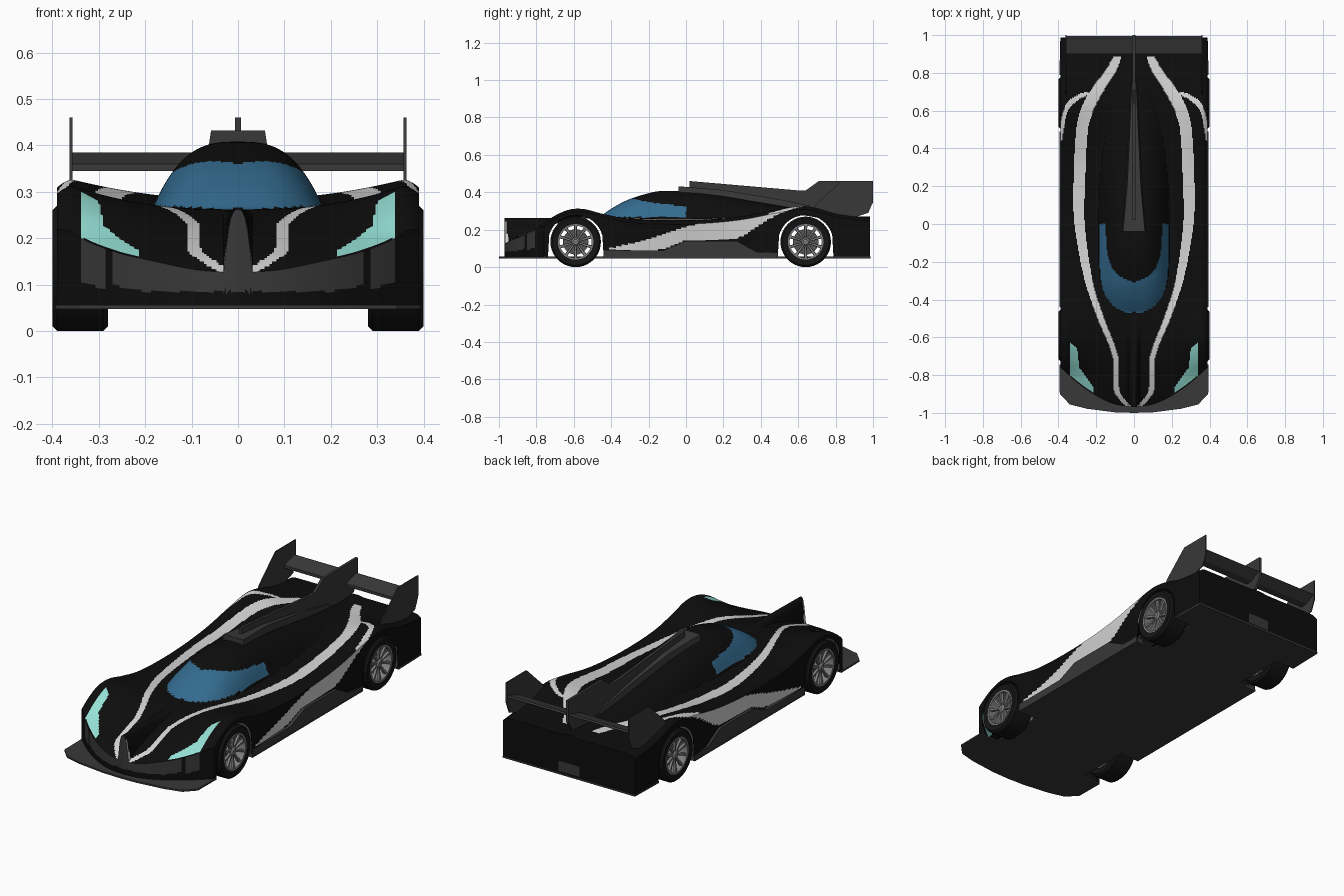
import bpy, bmesh, math

if "Cube" in bpy.data.objects:
    bpy.data.objects.remove(bpy.data.objects["Cube"])

# ---------- materials ----------
def mat(name, r, g, b):
    m = bpy.data.materials.new(name)
    m.diffuse_color = (r, g, b, 1)
    m.use_nodes = True
    m.node_tree.nodes["Principled BSDF"].inputs["Base Color"].default_value = m.diffuse_color
    return m

BLACK = mat("body black", .004, .004, .004)
WHITE = mat("stripe light grey", .66, .66, .66)
BLUE = mat("glass blue", .033, .145, .27)
AQUA = mat("headlight aqua", .30, .75, .67)
DARK = mat("trim dark grey", .04, .04, .04)
TYRE = mat("tyre black", .007, .007, .007)
RIM = mat("rim grey", .22, .22, .22)
DISC = mat("brake disc grey", .09, .09, .09)

# ---------- helpers ----------
def curve(*pts):
    """Smooth function through (t, value) points."""
    def slope(i):
        a, b = pts[max(i - 1, 0)], pts[min(i + 1, len(pts) - 1)]
        return (b[1] - a[1]) / (b[0] - a[0])
    def f(t):
        if t <= pts[0][0]: return pts[0][1]
        if t >= pts[-1][0]: return pts[-1][1]
        i = next(k for k in range(len(pts) - 1) if t <= pts[k + 1][0])
        (t0, v0), (t1, v1) = pts[i], pts[i + 1]
        d = t1 - t0
        s = (t - t0) / d
        return ((2*s**3 - 3*s*s + 1) * v0 + (s**3 - 2*s*s + s) * d * slope(i)
                + (3*s*s - 2*s**3) * v1 + (s**3 - s*s) * d * slope(i + 1))
    return f

def inside(x, y, poly):
    hit = False
    for (x0, y0), (x1, y1) in zip(poly, poly[1:] + poly[:1]):
        if (y0 > y) != (y1 > y) and x < x0 + (y - y0) * (x1 - x0) / (y1 - y0):
            hit = not hit
    return hit

def finish(bm, name, mats, smooth=None, fix=True):
    if fix:
        bmesh.ops.recalc_face_normals(bm, faces=bm.faces)
    me = bpy.data.meshes.new(name)
    bm.to_mesh(me)
    bm.free()
    for m in mats: me.materials.append(m)
    ob = bpy.data.objects.new(name, me)
    bpy.context.collection.objects.link(ob)
    if smooth:
        bpy.ops.object.select_all(action='DESELECT')
        ob.select_set(True)
        bpy.context.view_layer.objects.active = ob
        bpy.ops.object.shade_smooth_by_angle(angle=math.radians(smooth))
    return ob

def loft(name, rings, m, smooth=None, closed=False):
    """Skin a row of equal-length rings; cap the ends or close the row."""
    bm = bmesh.new()
    R = [[bm.verts.new(p) for p in r] for r in rings]
    n = len(R[0])
    for a, b in zip(R, R[1:] + (R[:1] if closed else [])):
        for i in range(n):
            bm.faces.new((a[i], a[(i + 1) % n], b[(i + 1) % n], b[i]))
    if not closed:
        bm.faces.new(R[0])
        bm.faces.new(R[-1])
    return finish(bm, name, [m], smooth)

def plate(name, pts, x0, x1, m):
    """Side profile (y, z) extruded across x."""
    return loft(name, [[(x, y, z) for y, z in pts] for x in (x0, x1)], m)

# ---------- body shape curves ----------
nose = curve((0, -.97), (.1, -.955), (.2, -.91), (.3, -.84), (.39, -.76))
centre = curve((-.97, .125), (-.9, .165), (-.75, .217), (-.6, .25), (-.47, .262), (0, .262),
               (.3, .265), (.5, .275), (.62, .282), (.75, .28), (.985, .265))
fender = curve((-.97, .12), (-.9, .145), (-.84, .18), (-.8, .205), (-.72, .265), (-.63, .307),
               (-.55, .312), (-.45, .287), (-.3, .257), (-.1, .247), (.1, .252), (.3, .272),
               (.5, .31), (.62, .327), (.7, .316), (.8, .287), (.9, .272), (.985, .264))
roof = curve((-.47, .262), (-.4, .312), (-.31, .36), (-.2, .395), (-.13, .407), (0, .404),
             (.2, .38), (.4, .345), (.6, .312), (.75, .292), (.9, .27))
cabin = curve((-.475, .03), (-.44, .105), (-.35, .165), (-.2, .185), (0, .185), (.2, .18),
              (.4, .16), (.6, .12), (.85, .05))
glass_in = curve((-.31, 0), (-.27, .085), (-.18, .135), (0, .152))
stripe = curve((-.965, .03), (-.93, .062), (-.88, .093), (-.7, .1), (-.5, .175), (-.3, .24),
               (0, .288), (.2, .29), (.5, .275), (.6, .25), (.7, .2), (.8, .13), (.89, .085))
stripe_w = curve((-.965, .015), (-.7, .014), (-.3, .021), (.2, .03), (.5, .031), (.7, .036), (.89, .022))
branch = curve((.44, .395), (.5, .385), (.6, .36), (.65, .325), (.69, .26), (.7, .22))
side_top = curve((-.43, .096), (-.2, .15), (0, .215), (.2, .255), (.4, .287), (.55, .315))
side_low = curve((-.43, .09), (-.13, .095), (0, .14), (.26, .15), (.38, .215), (.45, .26), (.55, .305))
LAMP = [(.337, -.63), (.30, -.66), (.29, -.76), (.21, -.87), (.215, -.897), (.337, -.805)]
W, TAIL, FLOOR = .39, .985, .053
AXLES, WHEEL_R = (-.59, .64), .135

def height(x, y):
    x = abs(x)
    c, w = centre(y), max(cabin(y), .01)
    z = c + (fender(y) - c) * min(1, (x / .36) ** 2)
    if x > .35: z -= .018 * ((x - .35) / .04) ** 2
    if x < w: z += max(0, roof(y) - c) * (1 - (x / w) ** 3)
    return z

def top_colour(x, y):
    x = abs(x)
    if inside(x, y, LAMP): return 3
    if -.468 < y < 0 and glass_in(y) <= x < cabin(y) * .98 and (y > -.31 or x >= 0): return 2
    if y < .89 and abs(x - stripe(y)) < stripe_w(y): return 1
    if .44 < y < .7 and abs(x - branch(y)) < .012 + max(0, y - .6) * .18: return 1
    return 0

def skirt_colour(x, y, z):
    ax = abs(x)
    if ax > .355 and y > -.74 and y < .97:
        return 1 if -.43 < y < .55 and side_low(y) < z < side_top(y) else 0
    if y > .9:
        return 4 if ax < .06 and .06 < z < .115 else 0
    if ax < .268: return 4 if z > .085 + .2 * max(0, ax - .2) else 0
    return 4 if .284 < ax < .34 and .09 + .25 * (ax - .284) < z < .198 else 0

# ---------- body shell: top skin plus a skirt with open wheel arches ----------
NX, NY, NV = 150, 240, 20
bm = bmesh.new()
P = []
for i in range(NX + 1):
    x = -W + 2 * W * i / NX
    n = nose(abs(x))
    ys = [n + (TAIL - n) * j / NY for j in range(NY + 1)]
    P.append([bm.verts.new((x, y, height(x, y))) for y in ys])
for i in range(NX):
    for j in range(NY):
        f = bm.faces.new((P[i][j], P[i+1][j], P[i+1][j+1], P[i][j+1]))
        c = f.calc_center_median()
        f.material_index = top_colour(c.x, c.y)
rim = ([P[i][0] for i in range(NX)] + [P[NX][j] for j in range(NY)]
       + [P[i][NY] for i in range(NX, 0, -1)] + [P[0][j] for j in range(NY, 0, -1)])
columns = []
for v in rim:
    x, y, zt = v.co
    zb, pinch = FLOOR, 0
    if abs(x) > W - .001:
        pinch = .022 * max(0, 1 - ((y - .03) / .42) ** 2)
        for ya in AXLES:
            if abs(y - ya) < .148:
                zb = max(zb, .13 + math.sqrt(.148 ** 2 - (y - ya) ** 2))
    columns.append([bm.verts.new((x - math.copysign(pinch * (1 - k / NV), x), y, zb + (zt - zb) * k / NV))
                    for k in range(NV)] + [v])
for a, b in zip(columns, columns[1:] + columns[:1]):
    for k in range(NV):
        f = bm.faces.new((a[k], b[k], b[k+1], a[k+1]))
        f.material_index = skirt_colour(*f.calc_center_median())
finish(bm, "body_shell", [BLACK, WHITE, BLUE, AQUA, DARK], 35, fix=False)

# ---------- floor with splitter and wheel cut-outs ----------
half = [(.1, -.997), (.25, -.978), (.34, -.955), (.393, -.9), (.395, -.745), (.28, -.745), (.28, -.44),
        (.395, -.44), (.395, .49), (.28, .49), (.28, .79), (.395, .79), (.39, .987)]
outline = [(0, -1)] + half + [(-x, y) for x, y in reversed(half)]
loft("floor_and_splitter", [[(x, y, z) for x, y in outline] for z in (.047, .056)], DARK)

# ---------- wing, fins, scoop, sills ----------
plate("rear_wing", [(.9, .345), (.9, .36), (.985, .385), (.995, .38), (.94, .347)], -.36, .36, DARK)
plate("centre_fin", [(.02, .38), (.02, .46), (.6, .41), (.64, .41), (.71, .46), (1, .46),
                     (1, .345), (.965, .29), (.7, .265), (.3, .33)], -.007, .007, DARK)
scoop = [(-.04, .066, .058, .38, .432), (.2, .046, .036, .36, .412),
         (.5, .032, .022, .30, .362), (.75, .02, .012, .27, .31)]
loft("roof_scoop", [[(-b, y, z0), (b, y, z0), (t, y, z1), (-t, y, z1)] for y, b, t, z0, z1 in scoop], DARK)
for s, side in ((1, "right"), (-1, "left")):
    plate("wing_endplate_" + side, [(.68, .30), (.69, .33), (.83, .46), (1, .46), (1, .35), (.975, .29),
                                    (.9, .265), (.72, .28)], s * .357, s * .363, DARK)
    plate("side_sill_" + side, [(-.44, .055), (-.44, .088), (-.12, .09), (0, .14), (.27, .14), (.38, .08),
                                (.49, .075), (.49, .055)], s * .35, s * .394, DARK)

# ---------- wheels ----------
def ring(name, profile, cx, cy, s, m, n=40):
    """Turn an (x, r) profile loop about the axle."""
    rings = [[(s * x, cy + r * math.cos(a), WHEEL_R + r * math.sin(a)) for x, r in profile]
             for a in (2 * math.pi * i / n for i in range(n))]
    return loft(name, rings, m, 30, closed=True)

for ya, end in zip(AXLES, ("front", "rear")):
    for s, side in ((1, "right"), (-1, "left")):
        tag = end + "_" + side
        ring("tyre_" + tag, [(.285, .094), (.28, .125), (.29, .135), (.39, .135), (.4, .125), (.396, .094)],
             0, ya, s, TYRE)
        ring("rim_" + tag, [(.29, .086), (.29, .095), (.397, .095), (.397, .086)], 0, ya, s, RIM)
        ring("hub_" + tag, [(.32, .002), (.32, .022), (.385, .022), (.392, .014), (.392, .002)], 0, ya, s, RIM, 20)
        ring("brake_disc_" + tag, [(.325, .01), (.325, .068), (.34, .068), (.34, .01)], 0, ya, s, DISC)
        # ten tapered spokes in one mesh
        bm = bmesh.new()
        for k in range(10):
            a = 2 * math.pi * (k + .5) / 10
            u, t = (math.cos(a), math.sin(a)), (-math.sin(a), math.cos(a))
            q = [[bm.verts.new((s * (x + d), ya + r * u[0] + w * t[0], WHEEL_R + r * u[1] + w * t[1]))
                  for d, w in ((0, -h), (0, h), (.012, h * .7), (.012, -h * .7))]
                 for r, x, h in ((.015, .372, .005), (.09, .38, .009))]
            for i in range(4):
                bm.faces.new((q[0][i], q[0][(i+1) % 4], q[1][(i+1) % 4], q[1][i]))
            bm.faces.new(q[0])
            bm.faces.new(q[1])
        finish(bm, "spokes_" + tag, [RIM])
